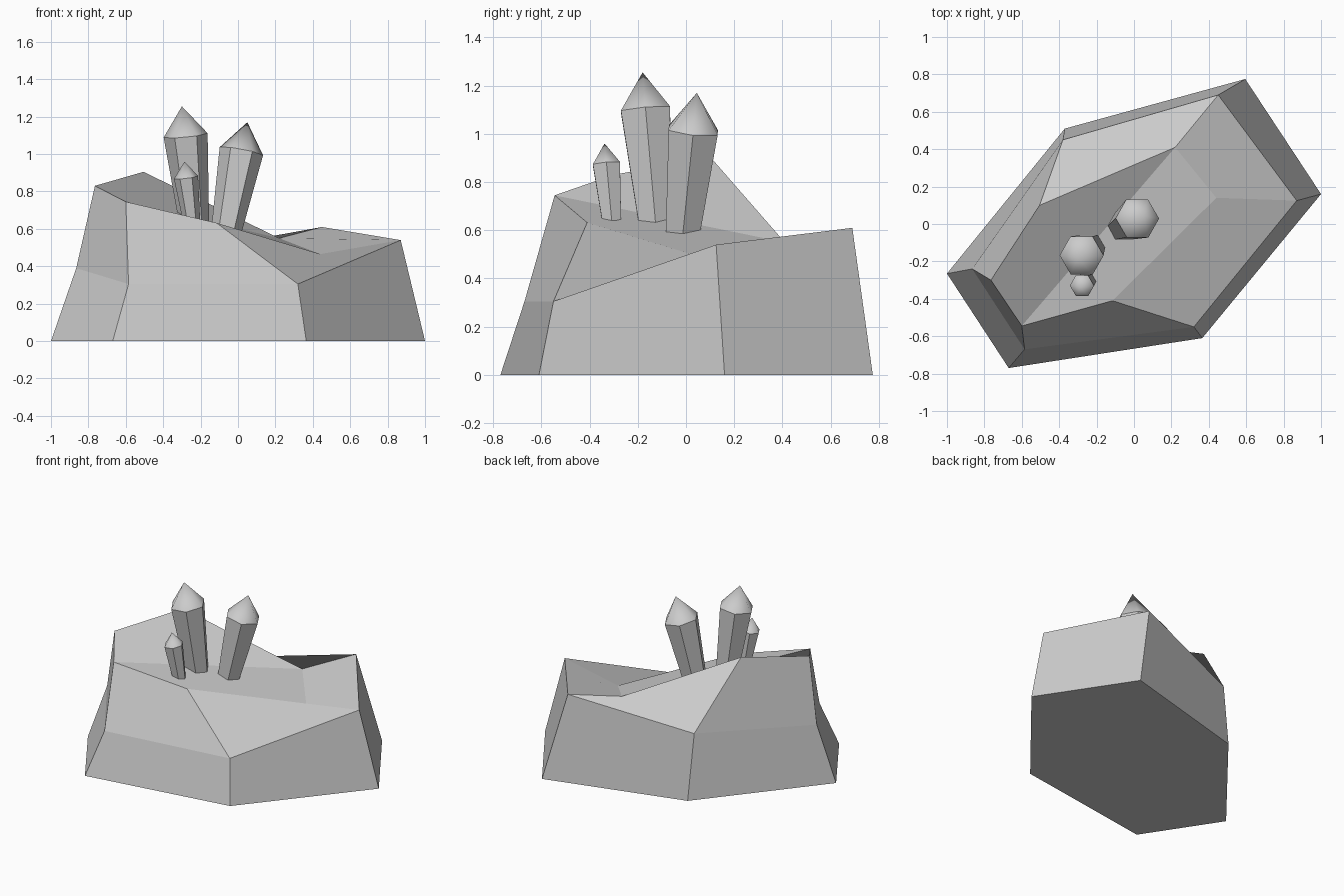
import bpy, bmesh, math
from mathutils import Vector

if "Cube" in bpy.data.objects:
    bpy.data.objects.remove(bpy.data.objects["Cube"])

# Rock: foot hexagon, two ledge points, upper rim, and dished top points
points = {
    "A0": (-1.0, -.265, 0), "B0": (-.67, -.77, 0), "C0": (.365, -.61, 0),
    "D0": (1.0, .16, 0), "E0": (.595, .775, 0), "F0": (-.37, .51, 0),
    "A1": (-.865, -.24, .39), "B1": (-.585, -.67, .305),
    "A2": (-.765, -.30, .83), "B2": (-.60, -.545, .745), "C2": (.32, -.55, .305),
    "D2": (.87, .125, .54), "E2": (.45, .69, .61), "F2": (-.38, .45, .46),
    "G": (-.505, .10, .905), "H": (.22, .41, .55), "I": (.44, .14, .465),
    "J": (-.115, -.41, .632),
}
faces = [
    "F0 E0 D0 C0 B0 A0",                                   # underside
    "A0 B0 B1 A1", "B0 C0 C2 B1", "C0 D0 D2 C2",           # lower sides
    "D0 E0 E2 D2", "E0 F0 F2 E2", "F0 A0 A1 F2",
    "A1 B1 B2 A2", "B1 C2 J B2", "F2 A1 A2 G",             # upper sides
    "G H E2 F2", "D2 E2 H I", "C2 D2 I J",                 # rim slopes
    "B2 J I H", "A2 B2 H G",                               # dished top
]
names = list(points)
mesh = bpy.data.meshes.new("rock")
mesh.from_pydata(list(points.values()), [],
                 [[names.index(n) for n in f.split()] for f in faces])
rock = bpy.data.objects.new("rock", mesh)
bpy.context.collection.objects.link(rock)


def crystal(name, foot, shoulder, tip, r_foot, r_shoulder):
    """Tilted six-sided shaft that widens upward, with a smooth pointed cap."""
    foot, shoulder, tip = map(Vector, (foot, shoulder, tip))
    turn = Vector((0, 0, 1)).rotation_difference(shoulder - foot)
    bm = bmesh.new()

    def ring(centre, r):
        return [bm.verts.new(centre + turn @ Vector((r * math.cos(i * math.pi / 3),
                                                     r * math.sin(i * math.pi / 3), 0)))
                for i in range(6)]

    low, high = ring(foot, r_foot), ring(shoulder, r_shoulder)
    top = bm.verts.new(tip)
    bm.faces.new(low[::-1])
    for i in range(6):
        j = (i + 1) % 6
        bm.faces.new((low[i], low[j], high[j], high[i]))
        bm.faces.new((high[i], high[j], top)).smooth = True
        bm.edges.get((high[i], high[j])).smooth = False
    me = bpy.data.meshes.new(name)
    bm.to_mesh(me)
    bm.free()
    bpy.context.collection.objects.link(bpy.data.objects.new(name, me))


# Crystals
crystal("tall_crystal", (-.232, -.125, .61), (-.28, -.168, 1.10), (-.30, -.18, 1.255), .078, .118)
crystal("leaning_crystal", (-.065, -.015, .575), (.018, .03, 1.015), (.05, .045, 1.17), .08, .118)
crystal("small_crystal", (-.247, -.308, .635), (-.278, -.33, .875), (-.286, -.338, .96), .045, .065)
